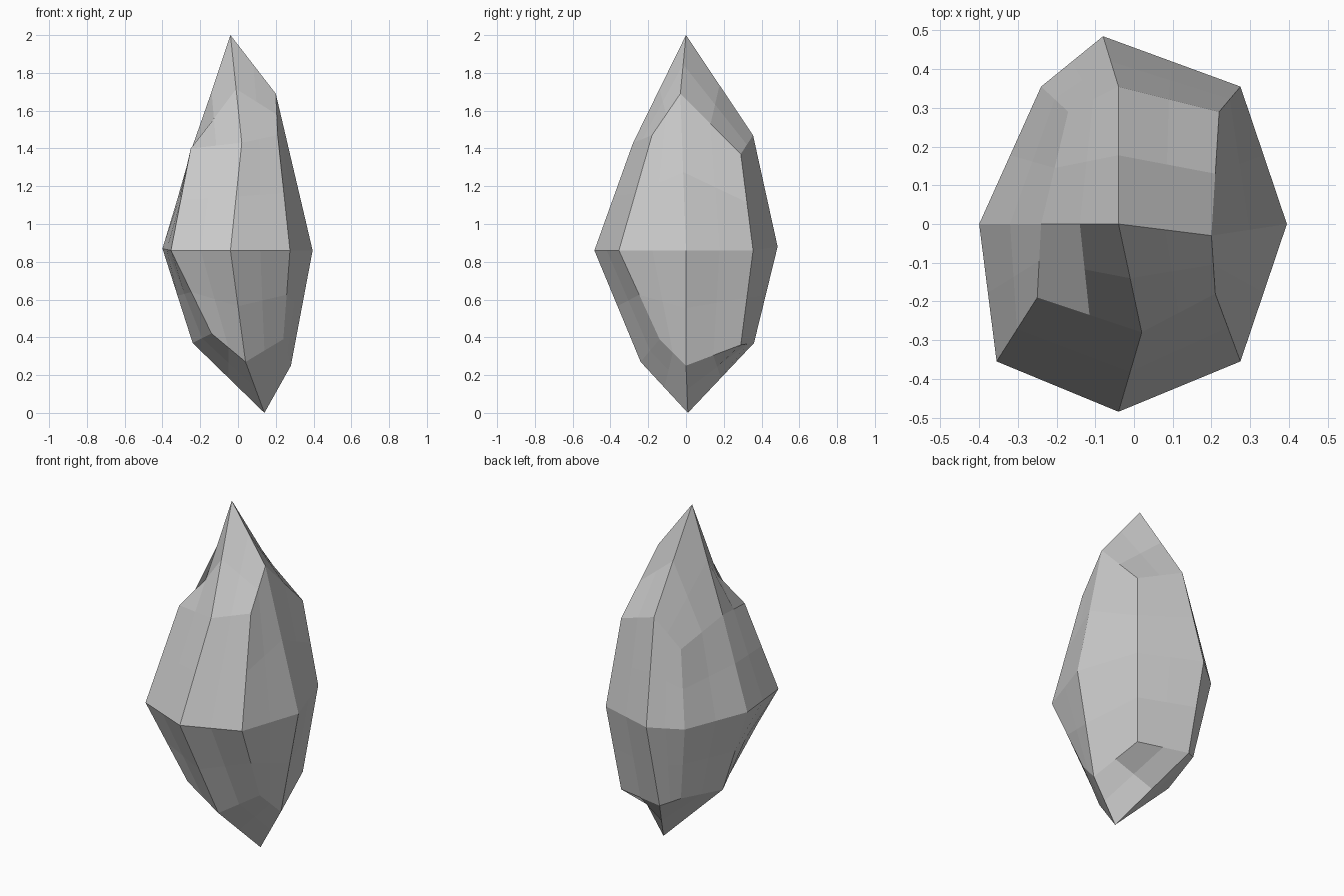
import bpy
import bmesh

# Remove only the default cube
default_cube = bpy.data.objects.get("Cube")
if default_cube:
    bpy.data.objects.remove(default_cube, do_unlink=True)

# Single stone colour
stone = bpy.data.materials.new("grey_stone")
stone.use_nodes = True
grey = (0.6, 0.6, 0.6, 1)
stone.diffuse_color = grey
stone.node_tree.nodes["Principled BSDF"].inputs["Base Color"].default_value = grey

# Eight-sided rings, starting at the front and running counterclockwise
LOWER_RING = [(.04, -.24, .27), (.24, -.14, .39), (.28, 0, .25), (.22, .29, .36),
              (-.08, .36, .37), (-.17, .29, .41), (-.24, 0, .37), (-.14, -.27, .42)]
GIRDLE = [(-.04, -.485, .86), (.275, -.355, .86), (.395, 0, .86), (.275, .355, .86),
          (-.08, .485, .88), (-.24, .355, .86), (-.4, 0, .87), (-.355, -.355, .86)]
UPPER_RING = [(.02, -.28, 1.43), (.21, -.18, 1.47), (.2, -.03, 1.69), (.22, .29, 1.37),
              (-.04, .355, 1.47), (-.17, .29, 1.29), (-.24, 0, 1.4), (-.25, -.19, 1.4)]
TOP_TIP = (-.04, 0, 2)
BOTTOM_TIP = (.14, .01, 0)


def bridge(bm, below, above):
    """Join two rings with a band of four-sided facets."""
    count = len(below)
    for i in range(count):
        j = (i + 1) % count
        bm.faces.new((below[i], below[j], above[j], above[i]))


def cap(bm, tip, ring):
    """Close a ring to a tip with one four-sided facet per corner."""
    count = len(ring)
    for i in range(1, count, 2):
        bm.faces.new((tip, ring[i - 1], ring[i], ring[(i + 1) % count]))


# Crystal body: two bands between the rings and a pointed cap at each end
bm = bmesh.new()
lower, girdle, upper = [[bm.verts.new(p) for p in ring]
                        for ring in (LOWER_RING, GIRDLE, UPPER_RING)]
bridge(bm, lower, girdle)
bridge(bm, girdle, upper)
cap(bm, bm.verts.new(TOP_TIP), upper)
cap(bm, bm.verts.new(BOTTOM_TIP), lower)
bmesh.ops.recalc_face_normals(bm, faces=bm.faces)

mesh = bpy.data.meshes.new("crystal_shard")
bm.to_mesh(mesh)
bm.free()
mesh.materials.append(stone)
crystal = bpy.data.objects.new("crystal_shard", mesh)
bpy.context.collection.objects.link(crystal)

# Split each twisted facet into four flat-shaded pieces
facets = crystal.modifiers.new("split_facets", 'SUBSURF')
facets.subdivision_type = 'SIMPLE'
facets.levels = facets.render_levels = 1
